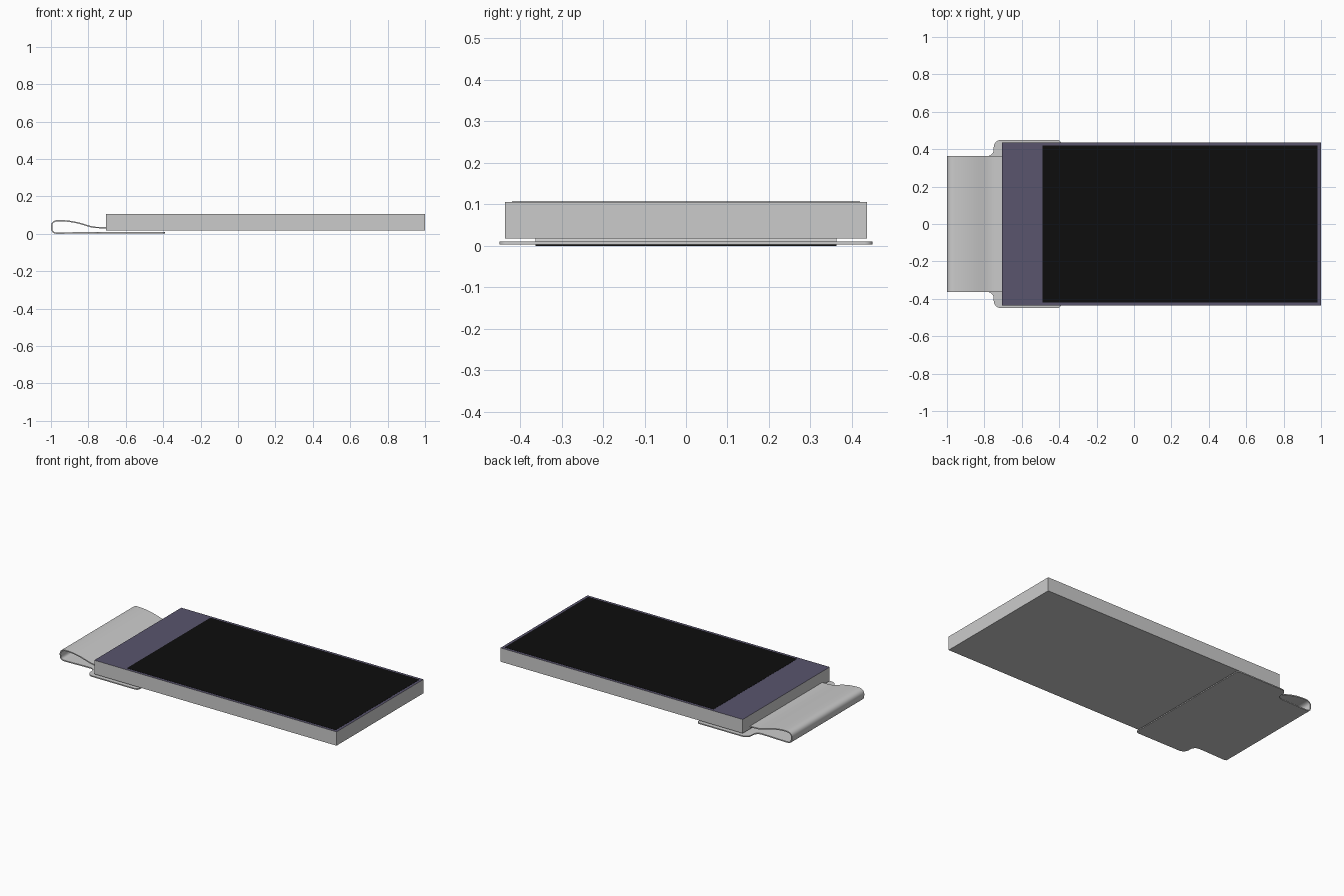
import bpy, bmesh, math
from mathutils import Vector
from mathutils.geometry import interpolate_bezier

if "Cube" in bpy.data.objects:
    bpy.data.objects.remove(bpy.data.objects["Cube"])


def finish(bm, name):
    bmesh.ops.recalc_face_normals(bm, faces=bm.faces)
    mesh = bpy.data.meshes.new(name)
    bm.to_mesh(mesh)
    bm.free()
    obj = bpy.data.objects.new(name, mesh)
    bpy.context.collection.objects.link(obj)
    return obj


def box(name, x0, x1, half_y, z0, z1):
    bm = bmesh.new()
    bmesh.ops.create_cube(bm, size=1)
    for v in bm.verts:
        v.co = ((x0, x1)[v.co.x > 0], half_y if v.co.y > 0 else -half_y, (z0, z1)[v.co.z > 0])
    return finish(bm, name)


def material(name, rgb):
    mat = bpy.data.materials.new(name)
    mat.diffuse_color = (*rgb, 1)
    mat.use_nodes = True
    mat.node_tree.nodes["Principled BSDF"].inputs["Base Color"].default_value = mat.diffuse_color
    return mat


def smooth(obj):
    bpy.ops.object.select_all(action='DESELECT')
    obj.select_set(True)
    bpy.context.view_layer.objects.active = obj
    bpy.ops.object.shade_smooth_by_angle(angle=math.radians(35))


def arc(cx, cy, r, a0, a1, n=8):
    angles = [math.radians(a0 + (a1 - a0) * i / n) for i in range(n + 1)]
    return [(cx + r * math.cos(a), cy + r * math.sin(a)) for a in angles]


# Display body: grey slab with a tinted glass face on top
body = box("display_panel", -0.705, 0.999, 0.437, 0.018, 0.106)
body.data.materials.append(None)
body.data.materials.append(material("tinted_glass", (0.1, 0.09, 0.155)))
for p in body.data.polygons:
    p.material_index = 1 if p.normal.z > 0.9 else 0

# Black active area
screen = box("active_screen", -0.488, 0.982, 0.42, 0.105, 0.107)
screen.data.materials.append(material("black_screen", (0.004, 0.004, 0.004)))

# Flex ribbon: looped centre line swept across the width
RIBBON_Y, THICK = 0.363, 0.007
segments = [
    ((-0.700, 0.033), (-0.730, 0.033), (-0.745, 0.033), (-0.760, 0.034)),
    ((-0.760, 0.034), (-0.810, 0.038), (-0.850, 0.069), (-0.955, 0.0705)),
    ((-0.955, 0.0705), (-0.983, 0.071), (-0.9965, 0.060), (-0.9965, 0.040)),
    ((-0.9965, 0.040), (-0.9965, 0.012), (-0.990, 0.0035), (-0.965, 0.0035)),
    ((-0.965, 0.0035), (-0.910, 0.0035), (-0.850, 0.0065), (-0.790, 0.0065)),
]
path = []
for seg in segments:
    pts = interpolate_bezier(*[Vector((x, 0, z)) for x, z in seg], 13)
    path += pts if not path else pts[1:]

bm = bmesh.new()
rings = []
for i, p in enumerate(path):
    t = (path[min(i + 1, len(path) - 1)] - path[max(i - 1, 0)]).normalized()
    n = Vector((-t.z, 0, t.x)) * THICK / 2
    rings.append([bm.verts.new(p + n * s + Vector((0, y, 0)))
                  for s, y in ((1, -RIBBON_Y), (1, RIBBON_Y), (-1, RIBBON_Y), (-1, -RIBBON_Y))])
for a, b in zip(rings, rings[1:]):
    for k in range(4):
        bm.faces.new((a[k], a[(k + 1) % 4], b[(k + 1) % 4], b[k]))
bm.faces.new(rings[0])
bm.faces.new(rings[-1])
smooth(finish(bm, "flex_ribbon_loop"))

# Wide flex tail beneath the panel, with flared shoulders and rounded corners
half = ([(-0.79, RIBBON_Y)]
        + arc(-0.785, RIBBON_Y + 0.035, 0.035, -90, 0)
        + arc(-0.71, 0.41, 0.04, 180, 90)
        + arc(-0.41, 0.43, 0.02, 90, 0))
outline = half + [(x, -y) for x, y in reversed(half)]
bm = bmesh.new()
face = bm.faces.new([bm.verts.new((x, y, 0.003)) for x, y in outline])
ext = bmesh.ops.extrude_face_region(bm, geom=[face])
for v in ext["geom"]:
    if isinstance(v, bmesh.types.BMVert):
        v.co.z += THICK
if not any(f.normal.z and all(abs(v.co.z - 0.003) < 1e-6 for v in f.verts) for f in bm.faces):
    bm.faces.new([v for v in bm.verts if abs(v.co.z - 0.003) < 1e-6])
smooth(finish(bm, "flex_tail"))
